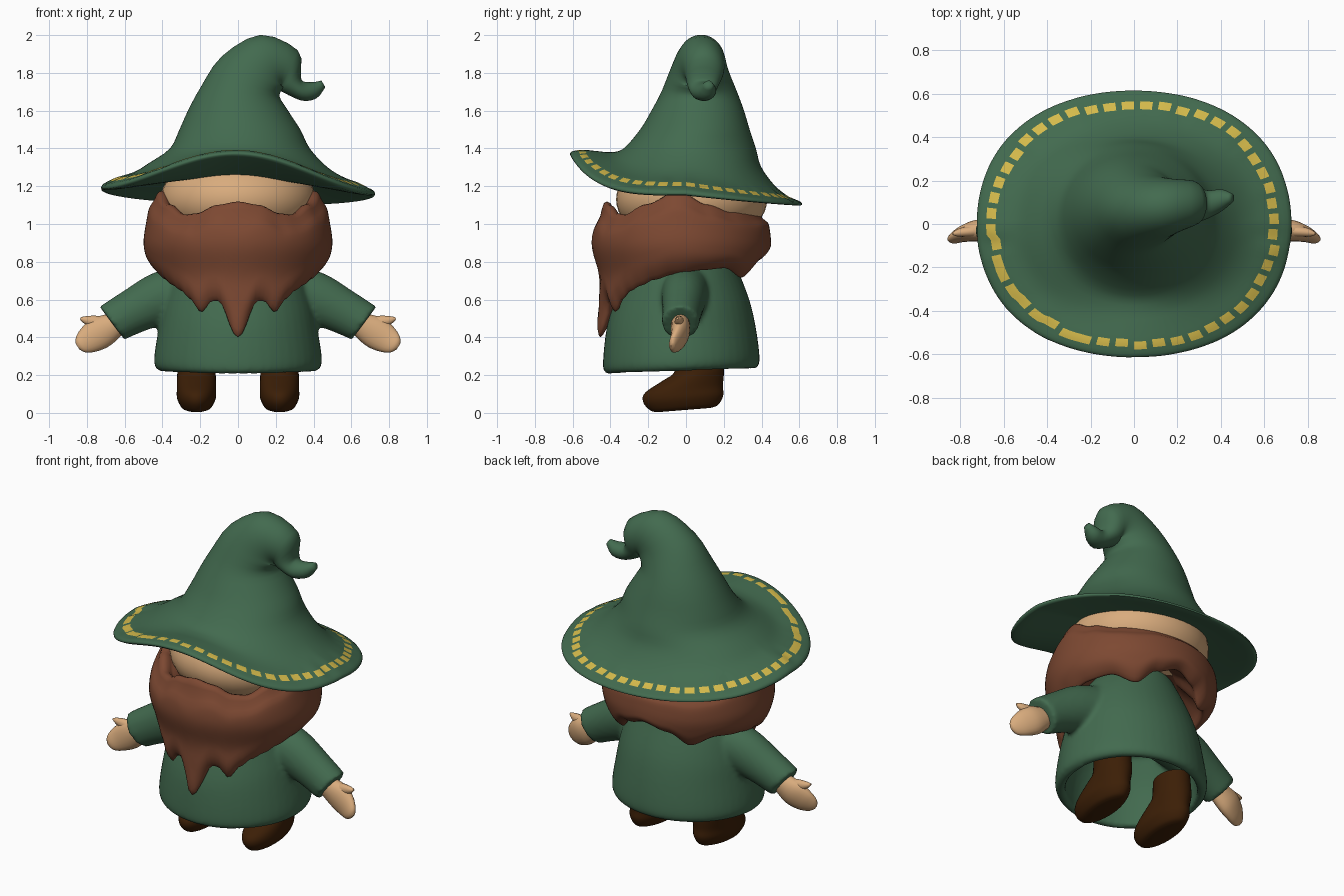
import bpy, bmesh, random
from math import sin, cos, pi, radians
from mathutils import Vector

random.seed(4)
cube = bpy.data.objects.get("Cube")
if cube:
    bpy.data.objects.remove(cube, do_unlink=True)


def material(name, rgb):
    m = bpy.data.materials.new(name)
    m.use_nodes = True
    m.diffuse_color = (*rgb, 1)
    bsdf = m.node_tree.nodes["Principled BSDF"]
    bsdf.inputs["Base Color"].default_value = (*rgb, 1)
    bsdf.inputs["Roughness"].default_value = 0.8
    return m


green = material("forest green cloth", (0.055, 0.145, 0.078))
brown = material("red brown hair", (0.205, 0.066, 0.032))
skin_tone = material("skin", (0.69, 0.41, 0.205))
leather = material("dark leather", (0.045, 0.0135, 0.002))
gold = material("gold thread", (0.66, 0.49, 0.07))


def ring(x, y, z, rx, ry, tilt=0, n=32, pitch=0):
    """Ellipse of points; tilt leans its axis towards +x, pitch raises its back."""
    t = radians(tilt)
    pts = []
    for i in range(n):
        a = 2 * pi * i / n
        u, w = rx * cos(a), ry * sin(a)
        pts.append(Vector((x + u * cos(t), y + w, z - u * sin(t) + pitch * w)))
    return pts


def between(p, q, r, s, t):
    """Catmull-Rom point between q and r."""
    return 0.5 * (2 * q + (r - p) * t + (2 * p - 5 * q + 4 * r - s) * t * t
                  + (3 * q - p - 3 * r + s) * t ** 3)


def loft(bm, rows, steps=4, side=1, rule=None):
    """Skin a smooth closed surface through rows of points."""
    last, n = len(rows) - 1, len(rows[0])
    fine, segs = [], []
    for k in range(last):
        quad = [rows[max(0, min(last, k + d))] for d in (-1, 0, 1, 2)]
        for j in range(steps):
            fine.append([between(*pts, j / steps) for pts in zip(*quad)])
            segs.append(k)
    fine.append(rows[-1])
    verts = [[bm.verts.new((p.x * side, p.y, p.z)) for p in row] for row in fine]
    for k, (lo, hi) in enumerate(zip(verts, verts[1:])):
        for i in range(n):
            j = (i + 1) % n
            f = bm.faces.new((lo[i], lo[j], hi[j], hi[i]))
            if rule:
                f.material_index = rule(segs[k], i)
    bm.faces.new(verts[0])
    bm.faces.new(verts[-1])


def finish(name, bm, *mats, angle=50):
    bmesh.ops.recalc_face_normals(bm, faces=bm.faces)
    me = bpy.data.meshes.new(name)
    bm.to_mesh(me)
    bm.free()
    for m in mats:
        me.materials.append(m)
    me.shade_smooth()
    me.set_sharp_from_angle(angle=radians(angle))
    ob = bpy.data.objects.new(name, me)
    bpy.context.collection.objects.link(ob)
    return ob


def table(pairs, v):
    """Eased lookup in a short list of (position, value)."""
    for (a, p), (b, q) in zip(pairs, pairs[1:]):
        if v <= b:
            t = (v - a) / (b - a)
            return p + (q - p) * t * t * (3 - 2 * t)
    return pairs[-1][1]


# Hat: drooping brim with a stitched band, cone and curled tip
COLS = 144
wobble = [random.uniform(-0.015, 0.015) for _ in range(COLS // 3)]


def brim(f, base, lift, drop, stitched=False):
    pts = []
    for i in range(COLS):
        a = 2 * pi * i / COLS
        g = f + (wobble[i // 3] if stitched else 0)
        g *= 1 + 0.03 * f * sin(2 * a) ** 2
        s = sin(a)
        z = base + (lift * s ** 4 if s < 0 else drop * s) - 0.015 * g * cos(a)
        pts.append(Vector((0.72 * g * cos(a), 0.61 * g * s, z)))
    return pts


def stitch(seg, i):
    """Gold dashes round the brim, running closer together at one side."""
    return int(seg == 4 and (i % 3 != 2 or (70 < i < 100 and i // 3 % 2 == 0)))


hat_rows = [
    brim(0.5, 1.22, 0.04, -0.05), brim(0.75, 1.19, 0.11, -0.05),
    brim(0.98, 1.165, 0.19, -0.065), brim(1.0, 1.19, 0.19, -0.075),
    brim(0.935, 1.215, 0.175, -0.08, True), brim(0.875, 1.235, 0.157, -0.08, True),
    brim(0.76, 1.265, 0.12, -0.055), brim(0.65, 1.315, 0.065, -0.01)]
for r in [(0.01, 0.02, 1.4, 0.37, 0.35, 0), (0.01, 0.047, 1.5, 0.32, 0.29, 0),
          (0, 0.062, 1.6, 0.265, 0.245, 0), (0.01, 0.07, 1.7, 0.21, 0.2, 6),
          (0.08, 0.07, 1.805, 0.185, 0.155, 27), (0.178, 0.08, 1.855, 0.158, 0.128, 68),
          (0.268, 0.095, 1.815, 0.115, 0.105, 115), (0.285, 0.09, 1.745, 0.067, 0.085, 135),
          (0.34, 0.09, 1.705, 0.052, 0.065, 92), (0.405, 0.11, 1.708, 0.044, 0.05, 75),
          (0.452, 0.12, 1.742, 0.02, 0.02, 60)]:
    hat_rows.append(ring(*r, n=COLS))
bm = bmesh.new()
loft(bm, hat_rows, 3, rule=stitch)
finish("hat", bm, green, gold, angle=75)

# Head
bm = bmesh.new()
bmesh.ops.create_uvsphere(bm, u_segments=40, v_segments=24, radius=1)
for v in bm.verts:
    v.co = Vector((0.41 * v.co.x, 0.03 + 0.4 * v.co.y, 1.13 + 0.25 * v.co.z))
finish("head", bm, skin_tone)

# Hair and beard: one band whose edges follow the angle from the front
TOP = [(0, 1.11), (15, 1.095), (32, 1.05), (42, 1.045), (62, 1.1), (88, 1.17),
       (110, 1.1), (130, 1.06), (180, 1.05)]
BOTTOM = [(0, 0.41), (15, 0.6), (19, 0.6), (28, 0.54), (38, 0.61), (46, 0.65),
          (57, 0.68), (68, 0.71), (85, 0.74), (105, 0.76), (125, 0.77),
          (145, 0.72), (162, 0.8), (180, 0.84)]
BULGE = [(0.4, 1.0), (0.55, 0.92), (0.7, 0.91), (0.9, 1.0), (1.1, 0.95), (1.2, 0.92)]
EDGE = [(0, 0.91), (0.25, 1), (0.85, 1), (1, 0.92)]


def hair_row(v, scale=1):
    pts = []
    for i in range(120):
        a = i * 3
        top, low = table(TOP, min(a, 360 - a)), table(BOTTOM, min(a, 360 - a))
        z = top + (low - top) * v
        r = scale * table(BULGE, z)
        pts.append(Vector((0.5 * r * sin(radians(a)),
                           -0.025 - 0.475 * r * cos(radians(a)), z)))
    return pts


bm = bmesh.new()
loft(bm, [hair_row(0.1, 0.75), hair_row(0, 0.83)]
     + [hair_row(k / 10, table(EDGE, k / 10)) for k in range(11)]
     + [hair_row(0.99, 0.87), hair_row(0.8, 0.78), hair_row(0.5, 0.55)], 2)
finish("hair_and_beard", bm, brown, angle=70)

# Tunic: hollow skirt and both sleeves fused into one cloth
bm = bmesh.new()
loft(bm, [ring(*r, n=48) for r in [
    (0, -0.02, 0.62, 0.3, 0.28), (0, -0.025, 0.45, 0.36, 0.34)]]
    + [ring(*r, n=48, pitch=0.035) for r in [
        (0, -0.025, 0.29, 0.385, 0.36), (0, -0.025, 0.23, 0.385, 0.36),
        (0, -0.025, 0.226, 0.42, 0.4), (0, -0.025, 0.275, 0.445, 0.415)]]
    + [ring(*r, n=48) for r in [
        (0, -0.025, 0.45, 0.42, 0.395), (0, -0.02, 0.6, 0.39, 0.355),
        (0, -0.02, 0.77, 0.33, 0.29), (0, 0, 0.95, 0.2, 0.2)]])
SLEEVE = [(0.2, 0, 0.66, 0.15, 0.14, 95), (0.4, -0.01, 0.61, 0.14, 0.12, 110),
          (0.55, -0.02, 0.54, 0.12, 0.105, 117), (0.667, -0.03, 0.475, 0.11, 0.098, 127)]
for side in (-1, 1):
    loft(bm, [ring(*r) for r in SLEEVE], side=side)
tunic = finish("tunic", bm, green)
remesh = tunic.modifiers.new("fuse", "REMESH")
remesh.mode = "VOXEL"
remesh.voxel_size = 0.014
remesh.use_smooth_shade = True
smooth = tunic.modifiers.new("soften", "SMOOTH")
smooth.iterations = 6

# Hands and boots
PALM = [(0.63, -0.03, 0.48, 0.06, 0.05, 125), (0.72, -0.03, 0.43, 0.085, 0.05, 122),
        (0.785, -0.045, 0.39, 0.075, 0.038, 122), (0.83, -0.065, 0.362, 0.05, 0.025, 122),
        (0.85, -0.07, 0.352, 0.018, 0.01, 122)]
THUMB = [(0.7, -0.03, 0.455, 0.05, 0.035, 80), (0.76, -0.035, 0.48, 0.035, 0.026, 80),
         (0.81, -0.04, 0.492, 0.02, 0.018, 80), (0.835, -0.045, 0.5, 0.006, 0.006, 80)]
BOOT = [(0.22, -0.01, 0.015, 0.05, 0.14), (0.22, -0.01, 0.028, 0.078, 0.18),
        (0.22, -0.015, 0.075, 0.102, 0.212), (0.22, -0.01, 0.125, 0.104, 0.205),
        (0.22, 0.04, 0.185, 0.103, 0.16), (0.22, 0.07, 0.23, 0.1, 0.13),
        (0.22, 0.07, 0.34, 0.095, 0.12)]
for side, label in ((1, "left"), (-1, "right")):
    bm = bmesh.new()
    loft(bm, [ring(*r, n=20) for r in PALM], side=side)
    loft(bm, [ring(*r, n=12) for r in THUMB], side=side)
    finish(label + "_hand", bm, skin_tone)
    bm = bmesh.new()
    loft(bm, [ring(*r, pitch=0.08) for r in BOOT], side=side)
    finish(label + "_boot", bm, leather)
